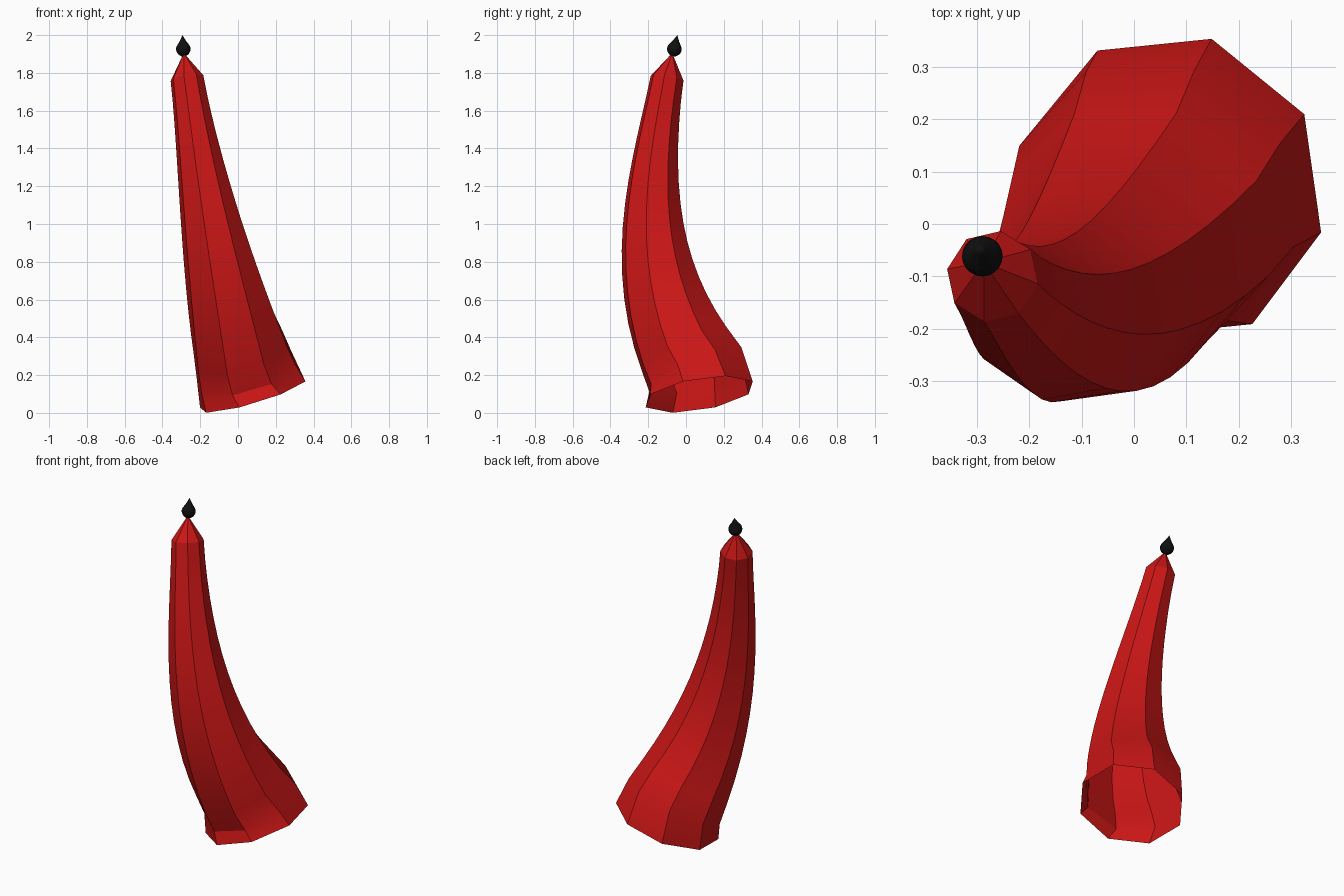
import bpy, bmesh
from math import cos, sin, pi, radians
from mathutils import Vector

if "Cube" in bpy.data.objects:
    bpy.data.objects.remove(bpy.data.objects["Cube"])


def material(name, rgb):
    m = bpy.data.materials.new(name)
    m.diffuse_color = (*rgb, 1)
    m.use_nodes = True
    m.node_tree.nodes["Principled BSDF"].inputs["Base Color"].default_value = m.diffuse_color
    return m


def ring(bm, center, normal, radius, azimuth, sides):
    """Regular polygon of vertices around center, perpendicular to normal."""
    n = Vector(normal).normalized()
    a = Vector((cos(azimuth), sin(azimuth), 0))
    u = (a - n * a.dot(n)).normalized()
    v = n.cross(u)
    return [bm.verts.new(Vector(center) + radius * (u * cos(2 * pi * i / sides) + v * sin(2 * pi * i / sides)))
            for i in range(sides)]


def bridge(bm, lower, upper):
    k = len(lower)
    for i in range(k):
        j = (i + 1) % k
        bm.faces.new((lower[i], lower[j], upper[j], upper[i]))


def fan(bm, loop, apex):
    tip = bm.verts.new(apex)
    for i in range(len(loop)):
        bm.faces.new((loop[i], loop[(i + 1) % len(loop)], tip))


def finish(bm, name, mat):
    bmesh.ops.recalc_face_normals(bm, faces=bm.faces[:])
    me = bpy.data.meshes.new(name)
    bm.to_mesh(me)
    bm.free()
    ob = bpy.data.objects.new(name, me)
    bpy.context.collection.objects.link(ob)
    me.materials.append(mat)
    bpy.ops.object.select_all(action='DESELECT')
    ob.select_set(True)
    bpy.context.view_layer.objects.active = ob
    bpy.ops.object.shade_smooth_by_angle(angle=radians(25))


# Horn: eight-sided tapering tube, open at the base, along a curved path
A, B, C, D = map(Vector, ((0.043, 0.053, 0.22), (-0.108, -0.26, 0.74),
                          (-0.194, -0.19, 1.252), (-0.27, -0.10, 1.772)))
STEPS = 14
bm = bmesh.new()
start = radians(29.5)
loops = [ring(bm, (0.078, 0.07, 0.098), (-0.298, -0.17, 1), 0.30, start, 8),
         ring(bm, A, (-0.29, -0.446, 1), 0.281, start, 8)]
for k in range(1, STEPS + 1):
    t = k / STEPS
    s = 1 - t
    p = A * s**3 + B * 3 * s * s * t + C * 3 * s * t * t + D * t**3
    d = (B - A) * s * s + (C - B) * 2 * s * t + (D - C) * t * t
    loops.append(ring(bm, p, d, 0.089 + 0.192 * s**1.35, start + radians(5.5) * t, 8))
for lo, up in zip(loops, loops[1:]):
    bridge(bm, lo, up)
# Pointed end of the horn
fan(bm, loops[-1], (-0.287, -0.073, 1.905))
finish(bm, "horn", material("red", (0.6, 0.008, 0.008)))

# Drop-shaped tip: turned profile of (height, radius) on a slightly leaning axis
base = Vector((-0.287, -0.07, 1.886))
top = Vector((-0.294, -0.046, 2.0))
axis = top - base
profile = [(0.04, 0.016), (0.13, 0.029), (0.25, 0.037), (0.36, 0.039), (0.47, 0.036),
           (0.57, 0.029), (0.68, 0.020), (0.82, 0.011)]
bm = bmesh.new()
loops = [ring(bm, base + axis * h, axis, r, 0, 20) for h, r in profile]
for lo, up in zip(loops, loops[1:]):
    bridge(bm, lo, up)
fan(bm, loops[0], base)
fan(bm, loops[-1], top)
finish(bm, "tip", material("black", (0.005, 0.005, 0.005)))
